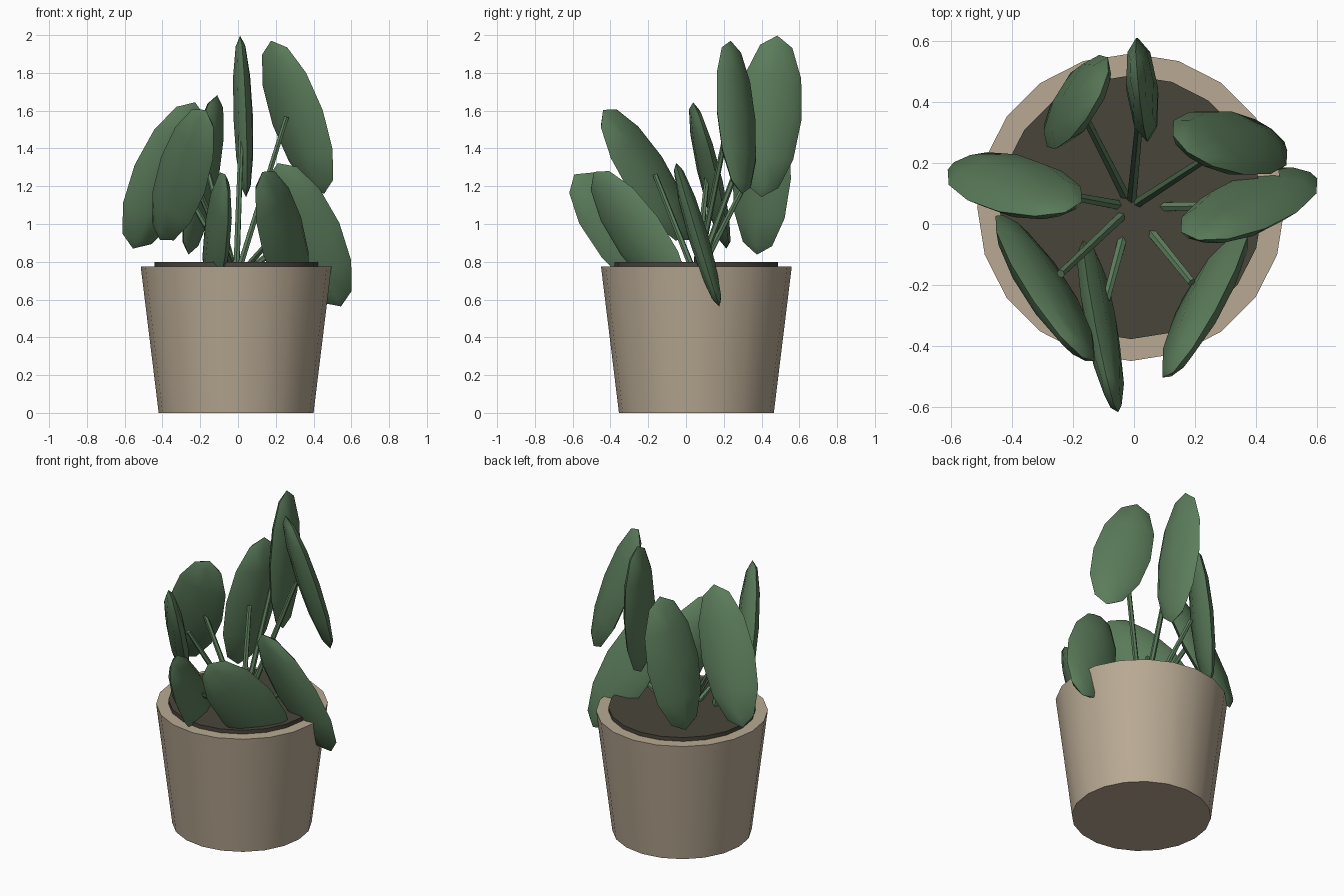
import bpy, bmesh, math
from mathutils import Vector, Matrix

if "Cube" in bpy.data.objects:
    bpy.data.objects.remove(bpy.data.objects["Cube"])


def material(name, srgb):
    m = bpy.data.materials.new(name)
    lin = [((c / 255 + 0.055) / 1.055) ** 2.4 for c in srgb]
    m.diffuse_color = (*lin, 1)
    m.use_nodes = True
    m.node_tree.nodes["Principled BSDF"].inputs["Base Color"].default_value = m.diffuse_color
    return m


CLAY = material("clay", (184, 169, 147))
SOIL = material("soil", (73, 69, 58))
GREEN = material("leaf_green", (91, 124, 91))
CX, CY = -0.01, 0.055       # pot axis


def finish(name, bm, mat):
    me = bpy.data.meshes.new(name)
    bm.to_mesh(me)
    bm.free()
    me.materials.append(mat)
    ob = bpy.data.objects.new(name, me)
    bpy.context.collection.objects.link(ob)
    bpy.context.view_layer.objects.active = ob
    ob.select_set(True)
    bpy.ops.object.shade_smooth_by_angle(angle=math.radians(50))
    ob.select_set(False)
    return ob


def cone(name, p, q, r1, r2, sides, mat):
    """Capped, tapered cylinder from p to q."""
    p, q = Vector(p), Vector(q)
    d = q - p
    rot = d.to_track_quat('Z', 'Y').to_matrix().to_4x4() if d.xy.length > 1e-6 else Matrix()
    bm = bmesh.new()
    bmesh.ops.create_cone(bm, cap_ends=True, segments=sides, radius1=r1, radius2=r2,
                          depth=d.length, matrix=Matrix.Translation((p + q) / 2) @ rot)
    return finish(name, bm, mat)


# Pot and soil disc
cone("pot", (CX, CY, 0), (CX, CY, 0.775), 0.41, 0.505, 20, CLAY)
cone("soil", (CX, CY, 0.74), (CX, CY, 0.80), 0.433, 0.433, 20, SOIL)

# Stems fan out from the soil, each carrying one flattened oval leaf
# (direction in degrees, height of leaf centre)
leaves = [(1, 0.943), (33, 1.565), (84.5, 1.57), (117, 1.26),
          (169.5, 1.257), (223.4, 1.26), (255, 0.932), (309, 0.936)]
for i, (deg, z) in enumerate(leaves, 1):
    t = math.radians(deg)
    out = Vector((math.cos(t), math.sin(t), 0))
    axis = Vector((CX, CY, 0))
    up = Vector((0, 0, 1))
    cone(f"stem_{i}", axis + up * 0.71, axis + out * 0.318 + up * z, 0.018, 0.014, 6, GREEN)

    rot = (Matrix.Rotation(0.3, 4, 'X') @ Matrix.Rotation(-t, 4, 'Z')
           @ Matrix.Rotation(-0.4, 4, 'Y'))
    place = Matrix.Translation(axis + out * 0.388 + up * z)
    bm = bmesh.new()
    bmesh.ops.create_uvsphere(bm, u_segments=8, v_segments=6, radius=1,
                              matrix=place @ rot @ Matrix.Diagonal((0.172, 0.052, 0.43, 1)))
    leaf = finish(f"leaf_{i}", bm, GREEN)
    leaf.data.shade_smooth()
